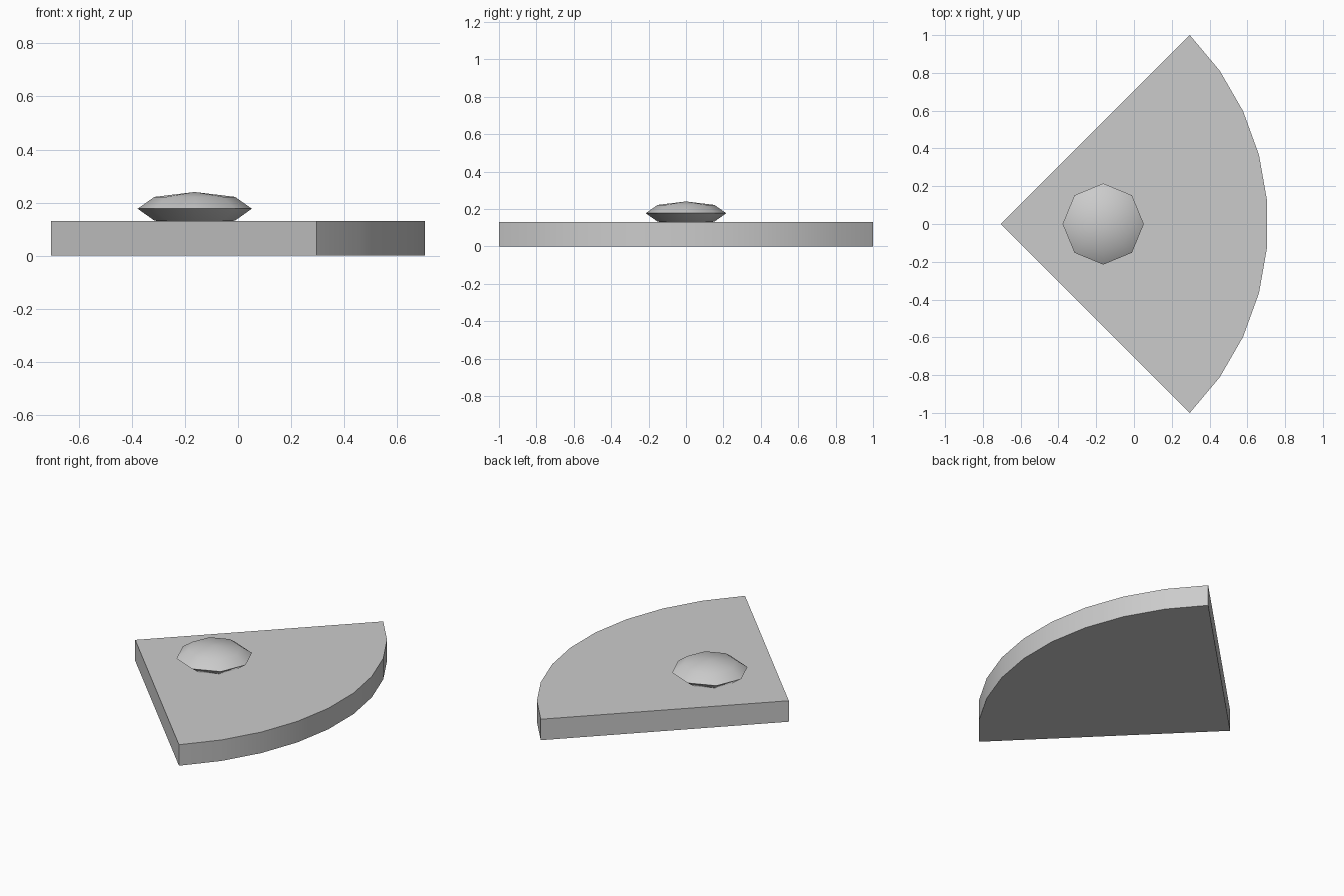
import bpy, bmesh, math

if "Cube" in bpy.data.objects:
    bpy.data.objects.remove(bpy.data.objects["Cube"])

grey = bpy.data.materials.new("light grey")
grey.diffuse_color = (0.6, 0.6, 0.6, 1)
grey.use_nodes = True
grey.node_tree.nodes["Principled BSDF"].inputs["Base Color"].default_value = grey.diffuse_color

RADIUS = math.sqrt(2)
APEX_X = -RADIUS * math.cos(math.radians(5)) / 2
THICK = 0.13


def finish(bm, name):
    bmesh.ops.recalc_face_normals(bm, faces=bm.faces)
    mesh = bpy.data.meshes.new(name)
    bm.to_mesh(mesh)
    bm.free()
    mesh.materials.append(grey)
    obj = bpy.data.objects.new(name, mesh)
    bpy.context.collection.objects.link(obj)
    bpy.ops.object.select_all(action='DESELECT')
    obj.select_set(True)
    bpy.context.view_layer.objects.active = obj
    bpy.ops.object.shade_smooth_by_angle(angle=math.radians(30))
    return obj


# Quarter-disc plate: nine 10-degree arc segments around the corner
bm = bmesh.new()
outline = [(APEX_X, 0)]
for deg in range(-45, 46, 10):
    a = math.radians(deg)
    outline.append((APEX_X + RADIUS * math.cos(a), RADIUS * math.sin(a)))
base = bm.faces.new([bm.verts.new((x, y, 0)) for x, y in outline])
extruded = bmesh.ops.extrude_face_region(bm, geom=[base], use_keep_orig=True)
top = [v for v in extruded["geom"] if isinstance(v, bmesh.types.BMVert)]
bmesh.ops.translate(bm, verts=top, vec=(0, 0, THICK))
finish(bm, "quarter_plate")

# Flattened eight-sided knob, its underside sunk into the plate
bm = bmesh.new()
bmesh.ops.create_uvsphere(bm, u_segments=8, v_segments=4, radius=1)
bmesh.ops.scale(bm, vec=(0.215, 0.215, 0.063), verts=bm.verts)
knob = finish(bm, "knob")
knob.location = (-0.163, 0, 0.177)
